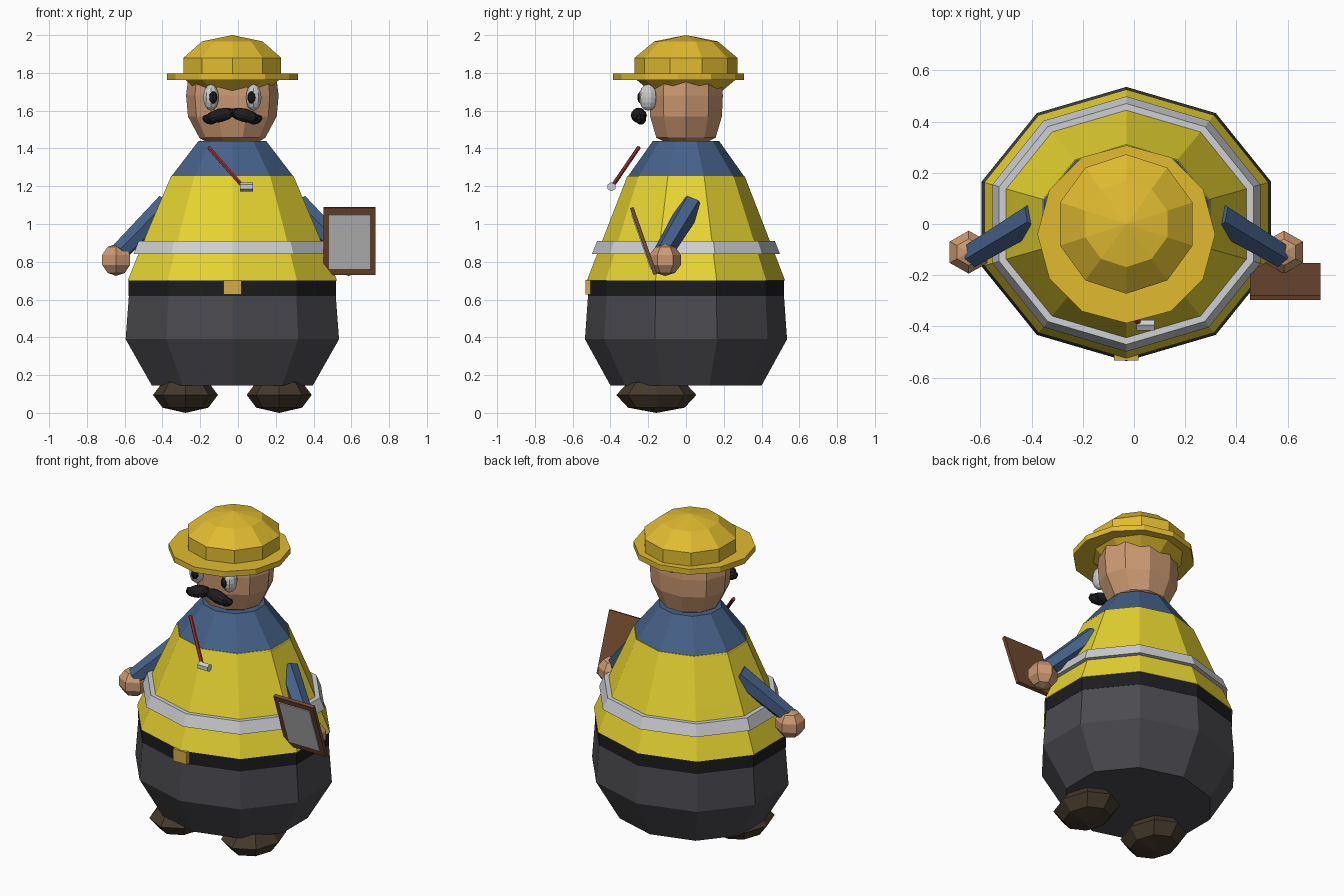
import bpy, bmesh
from math import sin, cos, pi
from mathutils import Vector, Matrix

if "Cube" in bpy.data.objects:
    bpy.data.objects.remove(bpy.data.objects["Cube"])

CX = -0.03  # body axis


def mat(name, r, g, b):
    m = bpy.data.materials.new(name)
    m.diffuse_color = (r, g, b, 1)
    m.use_nodes = True
    m.node_tree.nodes["Principled BSDF"].inputs["Base Color"].default_value = m.diffuse_color
    return m


YELLOW = mat("vest_yellow", 0.80, 0.66, 0.03)
HAT = mat("hat_yellow", 0.75, 0.50, 0.03)
BLUE = mat("shirt_blue", 0.06, 0.12, 0.25)
PANTS = mat("trouser_grey", 0.07, 0.07, 0.08)
BLACK = mat("black", 0.012, 0.012, 0.014)
SKIN = mat("skin", 0.60, 0.32, 0.17)
SILVER = mat("silver", 0.62, 0.63, 0.66)
WHITE = mat("white", 0.85, 0.85, 0.85)
BROWN = mat("board_brown", 0.17, 0.07, 0.03)
SHOE = mat("shoe_brown", 0.06, 0.04, 0.025)
GOLD = mat("gold", 0.65, 0.42, 0.06)
RED = mat("cord_red", 0.35, 0.03, 0.03)
PAPER = mat("paper", 0.55, 0.55, 0.53)


def finish(name, bm, material):
    bmesh.ops.recalc_face_normals(bm, faces=bm.faces)
    me = bpy.data.meshes.new(name)
    bm.to_mesh(me)
    bm.free()
    me.materials.append(material)
    ob = bpy.data.objects.new(name, me)
    bpy.context.collection.objects.link(ob)
    return ob


def lathe(name, material, profile, sides=10, phase=pi / 2, cy=0):
    """Capped elliptical rings, profile of (rx, ry, z)."""
    bm = bmesh.new()
    rings = [[bm.verts.new((CX + rx * cos(phase + 2 * pi * i / sides),
                            cy + ry * sin(phase + 2 * pi * i / sides), z))
              for i in range(sides)] for rx, ry, z in profile]
    for a, b in zip(rings, rings[1:]):
        for i in range(sides):
            j = (i + 1) % sides
            bm.faces.new((a[i], a[j], b[j], b[i]))
    bm.faces.new(rings[0])
    bm.faces.new(rings[-1])
    return finish(name, bm, material)


def ball(name, material, loc, size, seg=10, rings=6, tilt=0):
    bm = bmesh.new()
    m = Matrix.Translation(loc) @ Matrix.Rotation(tilt, 4, 'Y') @ Matrix.Diagonal((*size, 1))
    bmesh.ops.create_uvsphere(bm, u_segments=seg, v_segments=rings, radius=1, matrix=m)
    return finish(name, bm, material)


def rod(name, material, p, q, r1, r2, sides=6):
    p, q = Vector(p), Vector(q)
    bm = bmesh.new()
    m = Matrix.Translation((p + q) / 2) @ (q - p).to_track_quat('Z', 'Y').to_matrix().to_4x4()
    bmesh.ops.create_cone(bm, cap_ends=True, segments=sides, radius1=r1, radius2=r2,
                          depth=(q - p).length, matrix=m)
    return finish(name, bm, material)


def box(name, material, loc, size, tilt=0, offset=(0, 0, 0)):
    bm = bmesh.new()
    m = (Matrix.Translation(loc) @ Matrix.Rotation(tilt, 4, 'X')
         @ Matrix.Translation(offset) @ Matrix.Diagonal((*size, 1)))
    bmesh.ops.create_cube(bm, size=1, matrix=m)
    return finish(name, bm, material)


# Body: trousers, belt, vest, reflective stripe, shirt
lathe("trousers", PANTS, [(.448, .40, .145), (.594, .535, .39), (.575, .518, .63)])
lathe("belt", BLACK, [(.577, .52, .62), (.577, .52, .71)])
lathe("vest", YELLOW, [(.583, .525, .70), (.463, .417, .98), (.34, .31, 1.255)])
lathe("reflective_stripe", SILVER, [(.55, .498, .84), (.522, .47, .91)])
lathe("shirt", BLUE, [(.345, .313, 1.245), (.188, .175, 1.44)])
box("belt_buckle", GOLD, (CX, -.515, .665), (.095, .035, .075))

# Head
lathe("head", SKIN, [(.13, .11, 1.43), (.175, .165, 1.457), (.235, .20, 1.57),
                     (.245, .205, 1.68), (.235, .198, 1.76)], phase=0)

# Hard hat
ball("hat_dome", HAT, (CX, 0, 1.826), (.286, .286, .174), 10, 5)
lathe("hat_brim", HAT, [(.347, .347, 1.763), (.347, .347, 1.797)], 12, pi / 2, -.04)

# Whistle on a cord
rod("whistle_cord", RED, (-.155, -.25, 1.405), (.025, -.39, 1.20), .011, .011)
rod("whistle", SILVER, (.01, -.395, 1.197), (.08, -.395, 1.197), .024, .024)

# Paired parts
for side, s in (("left", 1), ("right", -1)):
    ball(side + "_eye", WHITE, (CX + s * .113, -.20, 1.67), (.043, .05, .07), 10, 8)
    ball(side + "_pupil", BLACK, (CX + s * .103, -.236, 1.67), (.024, .022, .034), 8, 6)
    ball(side + "_moustache", BLACK, (CX + s * .065, -.25, 1.575), (.085, .043, .036), 8, 6, s * .25)
    ball(side + "_moustache_tip", BLACK, (CX + s * .123, -.24, 1.553), (.038, .03, .025), 8, 5, -s * .35)
    rod(side + "_arm", BLUE, (CX + s * .35, .03, 1.10), (CX + s * .60, -.12, .85), .064, .052)
    ball(side + "_hand", SKIN, (CX + s * .615, -.11, .81), (.09, .088, .085), 6, 5)
    ball(side + "_shoe", SHOE, (CX + s * .248, -.157, .095), (.172, .212, .095), 8, 4)

# Clipboard
BOARD = (.59, -.225, .91)
box("clipboard", BROWN, BOARD, (.275, .02, .375), .34)
box("clipboard_paper", PAPER, BOARD, (.215, .006, .305), .34, (0, -.012, 0))
